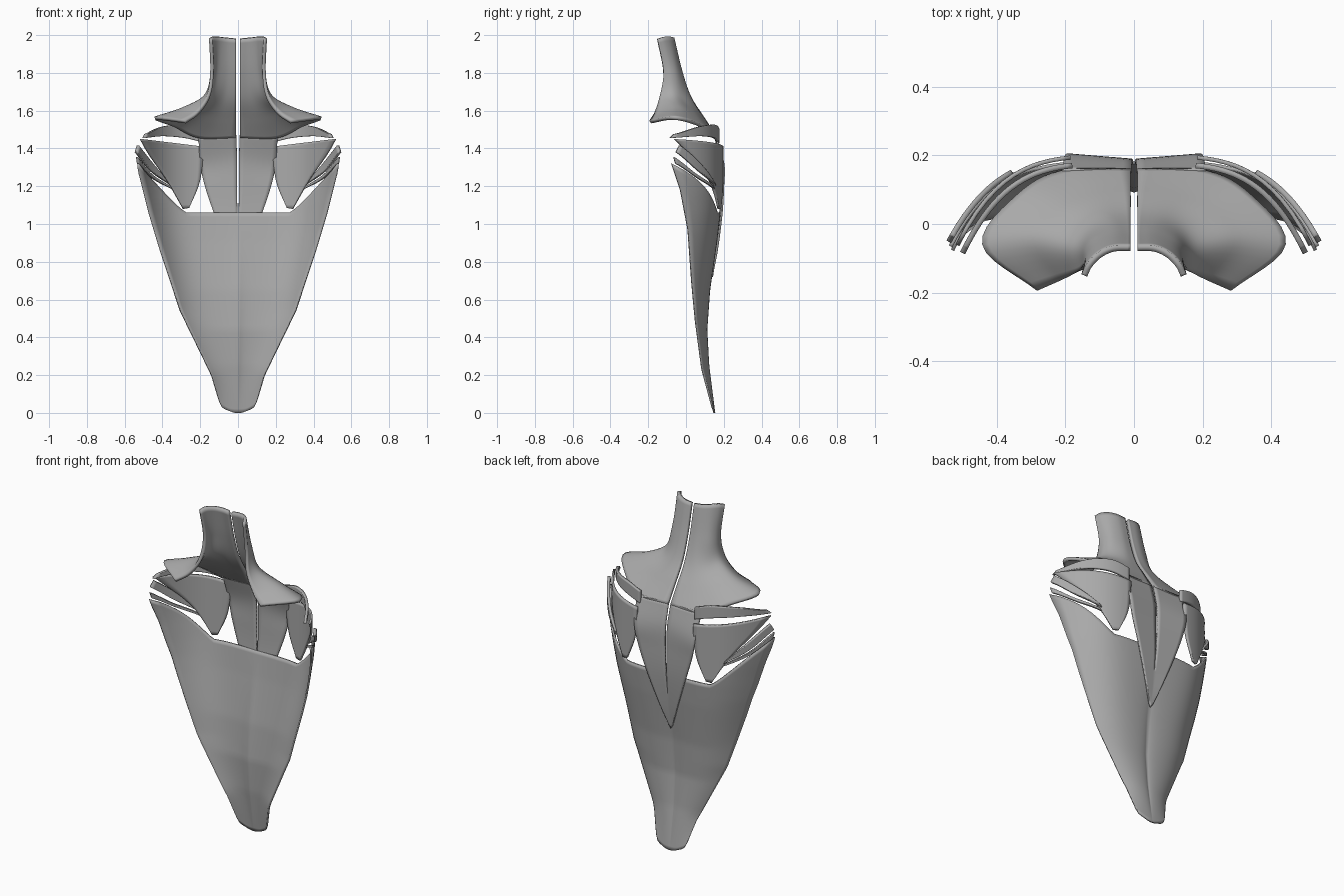
import bpy
import bmesh
import math
from mathutils import Vector

if "Cube" in bpy.data.objects:
    bpy.data.objects.remove(bpy.data.objects["Cube"], do_unlink=True)

grey = bpy.data.materials.new("plain grey")
grey.use_nodes = True
colour = (0.4, 0.4, 0.4, 1)
grey.diffuse_color = colour
grey.node_tree.nodes["Principled BSDF"].inputs["Base Color"].default_value = colour


def spline(points, t):
    """Point at t (from zero to one) on a smooth curve through the points."""
    points = [Vector(p) for p in points]
    last = len(points) - 1
    s = min(max(t, 0), 1) * last
    i = min(int(s), last - 1)
    f = s - i
    b, c = points[i], points[i + 1]
    a = points[i - 1] if i > 0 else 2 * b - c
    d = points[i + 2] if i + 2 <= last else 2 * c - b
    return b + ((c - a) * f + (2 * a - 5 * b + 4 * c - d) * f ** 2
                + (3 * b - a - 3 * c + d) * f ** 3) / 2


def lookup(table, z):
    """Straight interpolation in a table of (height, value) pairs."""
    for (low, first), (high, second) in zip(table, table[1:]):
        if z <= high:
            return first + (second - first) * (z - low) / (high - low)
    return table[-1][1]


def sheet(name, surface, columns, rows, thickness):
    """Curved plate from surface(u, v), mirrored to both sides."""
    bm = bmesh.new()
    grid = [[bm.verts.new(surface(i / columns, j / rows)) for i in range(columns + 1)]
            for j in range(rows + 1)]
    for lower, upper in zip(grid, grid[1:]):
        for i in range(columns):
            bm.faces.new((lower[i], lower[i + 1], upper[i + 1], upper[i]))
    bmesh.ops.remove_doubles(bm, verts=bm.verts, dist=0.0005)
    bmesh.ops.recalc_face_normals(bm, faces=bm.faces)
    mesh = bpy.data.meshes.new(name)
    bm.to_mesh(mesh)
    bm.free()
    mesh.materials.append(grey)
    plate = bpy.data.objects.new(name, mesh)
    bpy.context.collection.objects.link(plate)
    mirror = plate.modifiers.new("both sides", "MIRROR")
    mirror.merge_threshold = 0.002
    solid = plate.modifiers.new("thickness", "SOLIDIFY")
    solid.thickness = thickness
    solid.offset = 0
    bpy.ops.object.select_all(action="DESELECT")
    plate.select_set(True)
    bpy.context.view_layer.objects.active = plate
    bpy.ops.object.shade_smooth_by_angle(angle=math.radians(40))


# Long lower plate: half width, back line and side edge line by height
half_width = [(0, .05), (.02, .08), (.06, .1), (.2, .14), (.54, .305),
              (.86, .41), (1.05, .467), (1.28, .525), (1.33, .53)]
back_line = [(0, .15), (.25, .12), (.44, .11), (.65, .125), (.91, .162), (1.07, .18), (1.33, .2)]
edge_line = [(0, .148), (.03, .14), (.23, .085), (.49, .05), (.7, .03),
             (.97, .01), (1.18, -.03), (1.33, -.08)]


def lower_surface(u, v):
    top = 1.06 + .26 * max(0, (u - .58) / .42) ** 1.3
    bottom = .03 * u ** 3
    z = bottom + (top - bottom) * v
    back, edge = lookup(back_line, z), lookup(edge_line, z)
    groove = .014 * math.exp(-8 * u) * math.sin(math.pi * min(1, v))
    y = back - (back - edge) * u ** (2.5 + 2 * z) - groove
    return (u * lookup(half_width, z), y, z)


sheet("lower_plate", lower_surface, 24, 48, .01)

# Neck guard flaring into the shoulders, rows from the top down
collar_rows = [
    [(.01, -.07, 1.98), (.06, -.072, 1.985), (.1, -.09, 1.99), (.13, -.12, 1.99), (.145, -.15, 1.98)],
    [(.01, -.03, 1.81), (.06, -.03, 1.81), (.11, -.05, 1.81), (.133, -.08, 1.81), (.138, -.12, 1.81)],
    [(.01, .02, 1.67), (.08, .015, 1.67), (.14, -.02, 1.67), (.17, -.07, 1.68), (.155, -.135, 1.68)],
    [(.01, .09, 1.56), (.13, .08, 1.56), (.23, .03, 1.59), (.29, -.05, 1.61), (.21, -.16, 1.59)],
    [(.01, .155, 1.46), (.21, .15, 1.46), (.34, .08, 1.52), (.44, -.06, 1.56), (.28, -.19, 1.54)],
]


def collar_surface(u, v):
    return spline([spline(row, u) for row in collar_rows], v)


sheet("collar_and_shoulders", collar_surface, 24, 32, .018)

# Split spine strap, tapering to a point behind the lower plate
strap_edge = [(.21, .155, 1.47), (.2, .198, 1.32), (.175, .197, 1.2),
              (.125, .188, 1.05), (.06, .165, .87), (.012, .14, .74)]
strap_middle = [(.008, .152, 1.47), (.006, .182, 1.34), (.006, .185, 1.2),
                (.003, .18, 1.05), (0, .16, .87), (0, .138, .72)]


def strap_surface(u, v):
    return spline(strap_middle, v).lerp(spline(strap_edge, v), u)


sheet("spine_strap", strap_surface, 8, 30, .01)


# Side plates: two outline edges in x and z, wrapped round the ribs
def wrapped_plate(name, first, second, base, reach, thickness):
    widest = max(x for x, z in first + second)

    def surface(u, v):
        x, z = spline(first, v).lerp(spline(second, v), u)
        return (x, base - reach * (x / widest) ** 4, z)

    sheet(name, surface, 12, 20, thickness)


wrapped_plate("upper_side_blade",
              [(.18, 1.5), (.28, 1.525), (.4, 1.515), (.49, 1.475)],
              [(.18, 1.43), (.28, 1.455), (.4, 1.465), (.5, 1.455)], .175, .26, .016)
wrapped_plate("side_panel",
              [(.185, 1.41), (.19, 1.3), (.21, 1.2), (.26, 1.085)],
              [(.515, 1.45), (.47, 1.37), (.375, 1.23), (.29, 1.08)], .198, .26, .012)
wrapped_plate("middle_side_blade",
              [(.53, 1.415), (.45, 1.315), (.36, 1.215)],
              [(.54, 1.38), (.46, 1.28), (.355, 1.205)], .198, .25, .016)
wrapped_plate("lower_side_blade",
              [(.535, 1.355), (.46, 1.265), (.36, 1.2)],
              [(.53, 1.32), (.45, 1.24), (.35, 1.185)], .195, .26, .012)
